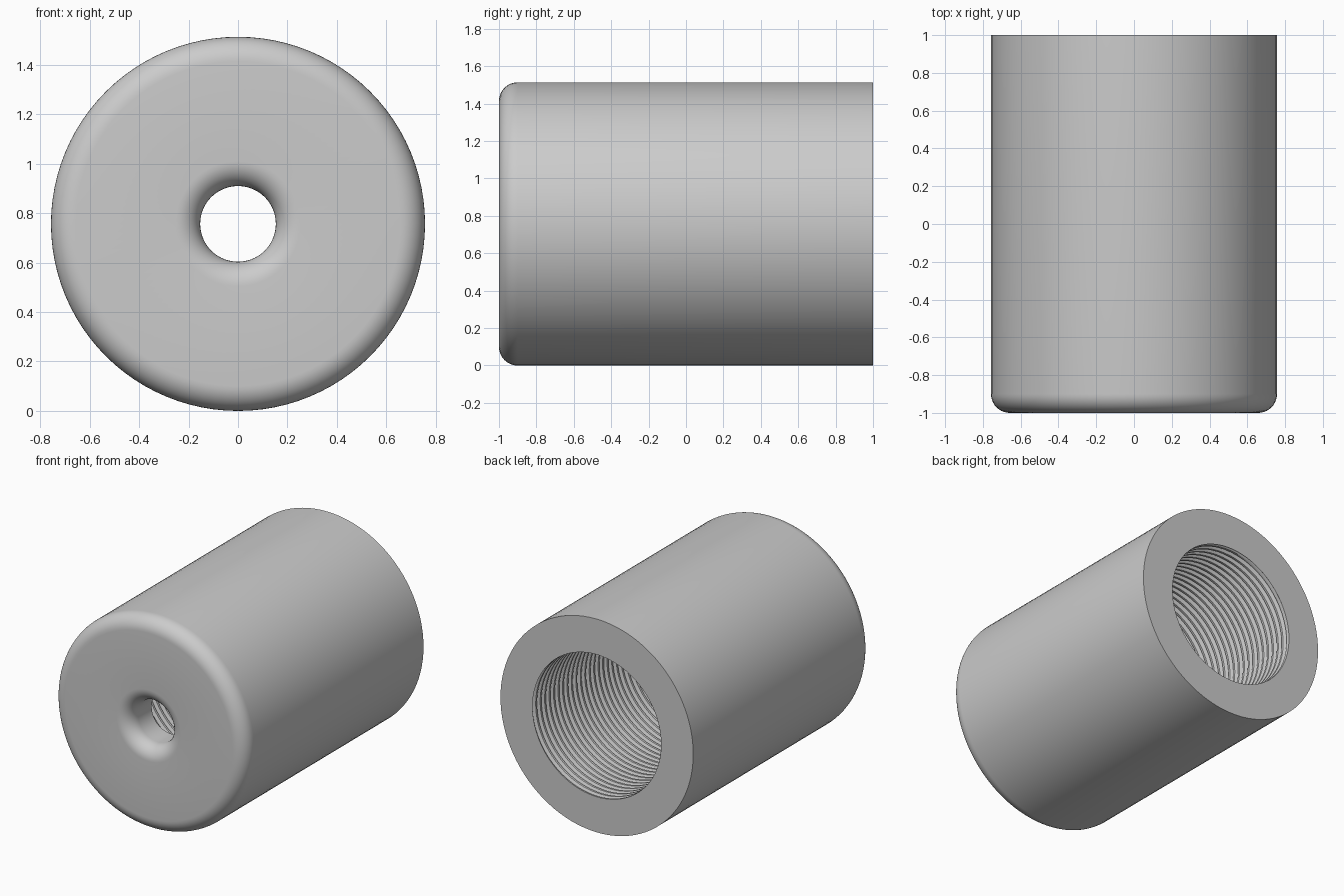
import bpy, bmesh
from math import sin, cos, pi, tau, radians

cube = bpy.data.objects.get("Cube")
if cube:
    bpy.data.objects.remove(cube)

SEGMENTS = 96
OUTER, HOLE, BORE = 0.757, 0.153, 0.505     # radii
FRONT, FLOOR, BACK = -1.0, -0.75, 1.0       # positions along y
FILLET = 0.1
PITCH, DEPTH = 0.05, 0.025                  # internal thread

grey = bpy.data.materials.new("plain grey")
grey.use_nodes = True
grey.diffuse_color = (0.6, 0.6, 0.6, 1)
grey.node_tree.nodes["Principled BSDF"].inputs["Base Color"].default_value = (0.6, 0.6, 0.6, 1)


def ring_point(radius, y, angle):
    return (radius * cos(angle), y, OUTER + radius * sin(angle))


def arc(radius, y, start, end, steps=10):
    """Quarter-round profile points as (radius, y)."""
    angles = [start + (end - start) * i / steps for i in range(steps + 1)]
    return [(radius + FILLET * cos(a), y + FILLET * sin(a)) for a in angles]


def add_face(bm, verts):
    bm.faces.new(verts)


bm = bmesh.new()

# Shell: back rim, outer wall, rounded front edge, rounded hole, bore floor
profile = [(BORE, BACK), (OUTER, BACK)]
profile += arc(OUTER - FILLET, FRONT + FILLET, 0, -pi / 2)
profile += arc(HOLE + FILLET, FRONT + FILLET, -pi / 2, -pi)
profile += [(HOLE, FLOOR), (BORE, FLOOR)]
shell = [[bm.verts.new(ring_point(r, y, tau * i / SEGMENTS)) for r, y in profile]
         for i in range(SEGMENTS)]
for i in range(SEGMENTS):
    a, b = shell[i], shell[(i + 1) % SEGMENTS]
    for j in range(len(profile) - 1):
        add_face(bm, (a[j], a[j + 1], b[j + 1], b[j]))

# Bore wall: helical thread, each column shifted along y, ending flush at both ends
tooth = [(0, 0), (0.3, 0), (0.55, DEPTH), (0.75, DEPTH)]
turns = round((BACK - FLOOR) / PITCH)
thread = []
for i in range(SEGMENTS):
    column = []
    for k in range(-2, turns + 2):
        for phase, cut in tooth:
            y = FLOOR + PITCH * (k + phase + i / SEGMENTS)
            room = min(y - FLOOR, BACK - y)
            cut = min(cut, max(room, 0))
            y = min(max(y, FLOOR), BACK)
            column.append(bm.verts.new(ring_point(BORE + cut, y, tau * i / SEGMENTS)))
    thread.append(column)
last = len(thread[0]) - 1
for i in range(SEGMENTS):
    shift = len(tooth) if i == SEGMENTS - 1 else 0
    a, b = thread[i], thread[(i + 1) % SEGMENTS]
    for j in range(last - shift):
        add_face(bm, (a[j], a[j + 1], b[j + 1 + shift], b[j + shift]))

bmesh.ops.remove_doubles(bm, verts=bm.verts, dist=0.0001)
bmesh.ops.recalc_face_normals(bm, faces=bm.faces)

mesh = bpy.data.meshes.new("threaded_sleeve")
bm.to_mesh(mesh)
bm.free()
mesh.materials.append(grey)
sleeve = bpy.data.objects.new("threaded_sleeve", mesh)
bpy.context.collection.objects.link(sleeve)

# Smooth curved walls, crisp rims and thread edges
bpy.ops.object.select_all(action='DESELECT')
sleeve.select_set(True)
bpy.context.view_layer.objects.active = sleeve
bpy.ops.object.shade_smooth_by_angle(angle=radians(30))
